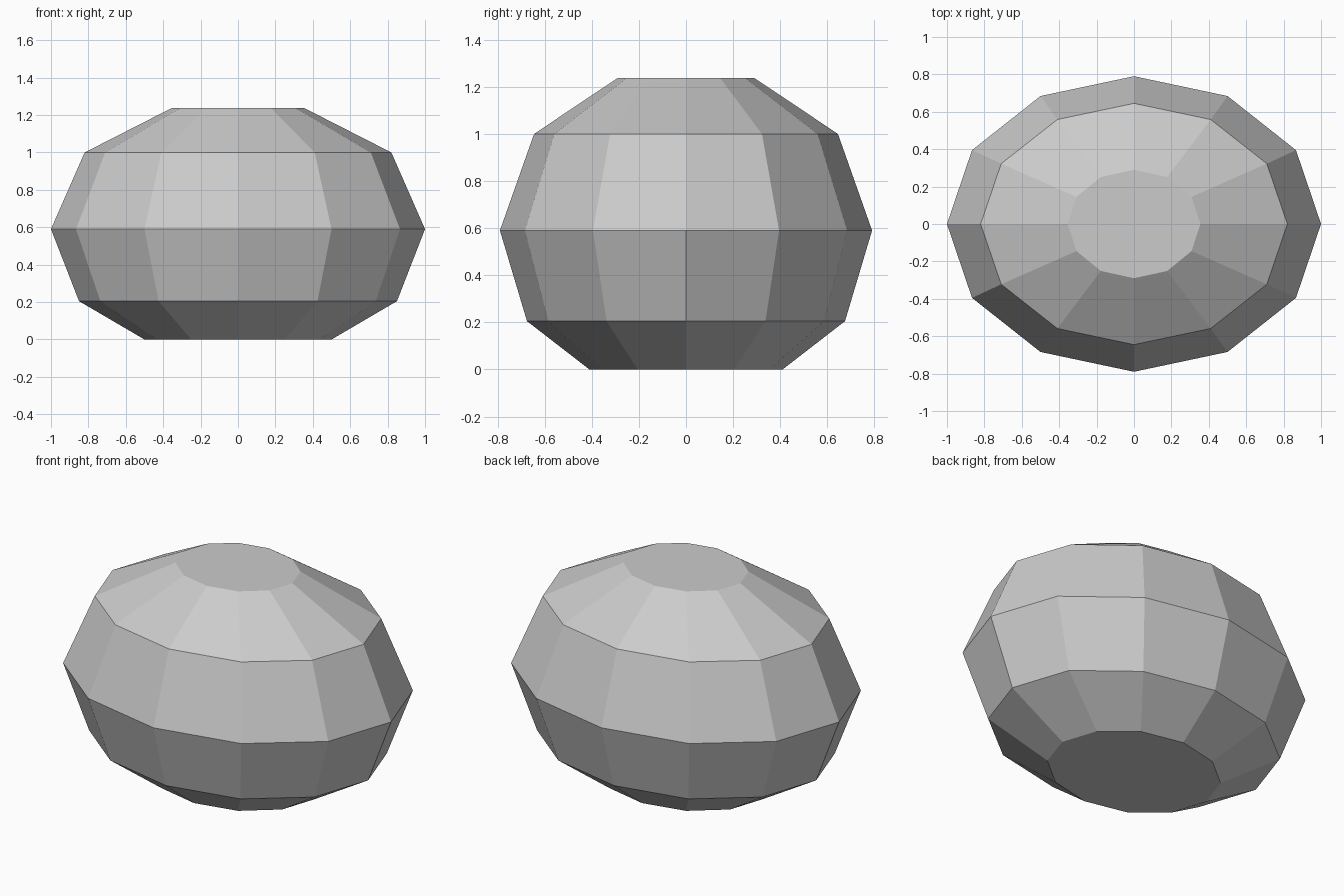
import bpy
import bmesh
from math import cos, sin, pi

cube = bpy.data.objects.get("Cube")
if cube:
    bpy.data.objects.remove(cube, do_unlink=True)

# Plain grey stone
grey = bpy.data.materials.new("stone_grey")
grey.use_nodes = True
colour = (0.6, 0.6, 0.6, 1)
grey.diffuse_color = colour
grey.node_tree.nodes["Principled BSDF"].inputs["Base Color"].default_value = colour

SIDES = 12
# Rings from the flat base to the flat top: half width, half depth, height
RINGS = [
    (0.50, 0.41, 0.0),
    (0.85, 0.675, 0.205),
    (1.00, 0.79, 0.59),
    (0.82, 0.645, 1.0),
    (0.355, 0.29, 1.237),
]


def ring(bm, rx, ry, z):
    angles = [2 * pi * i / SIDES for i in range(SIDES)]
    return [bm.verts.new((rx * cos(a), ry * sin(a), z)) for a in angles]


# Faceted oval boulder: bands of quads between rings, closed by two caps
bm = bmesh.new()
rings = [ring(bm, *r) for r in RINGS]
for low, high in zip(rings, rings[1:]):
    for i in range(SIDES):
        j = (i + 1) % SIDES
        bm.faces.new((low[i], low[j], high[j], high[i]))
bm.faces.new(rings[0][::-1])
bm.faces.new(rings[-1])
bmesh.ops.recalc_face_normals(bm, faces=bm.faces)

mesh = bpy.data.meshes.new("boulder")
bm.to_mesh(mesh)
bm.free()
mesh.materials.append(grey)
bpy.context.collection.objects.link(bpy.data.objects.new("boulder", mesh))
